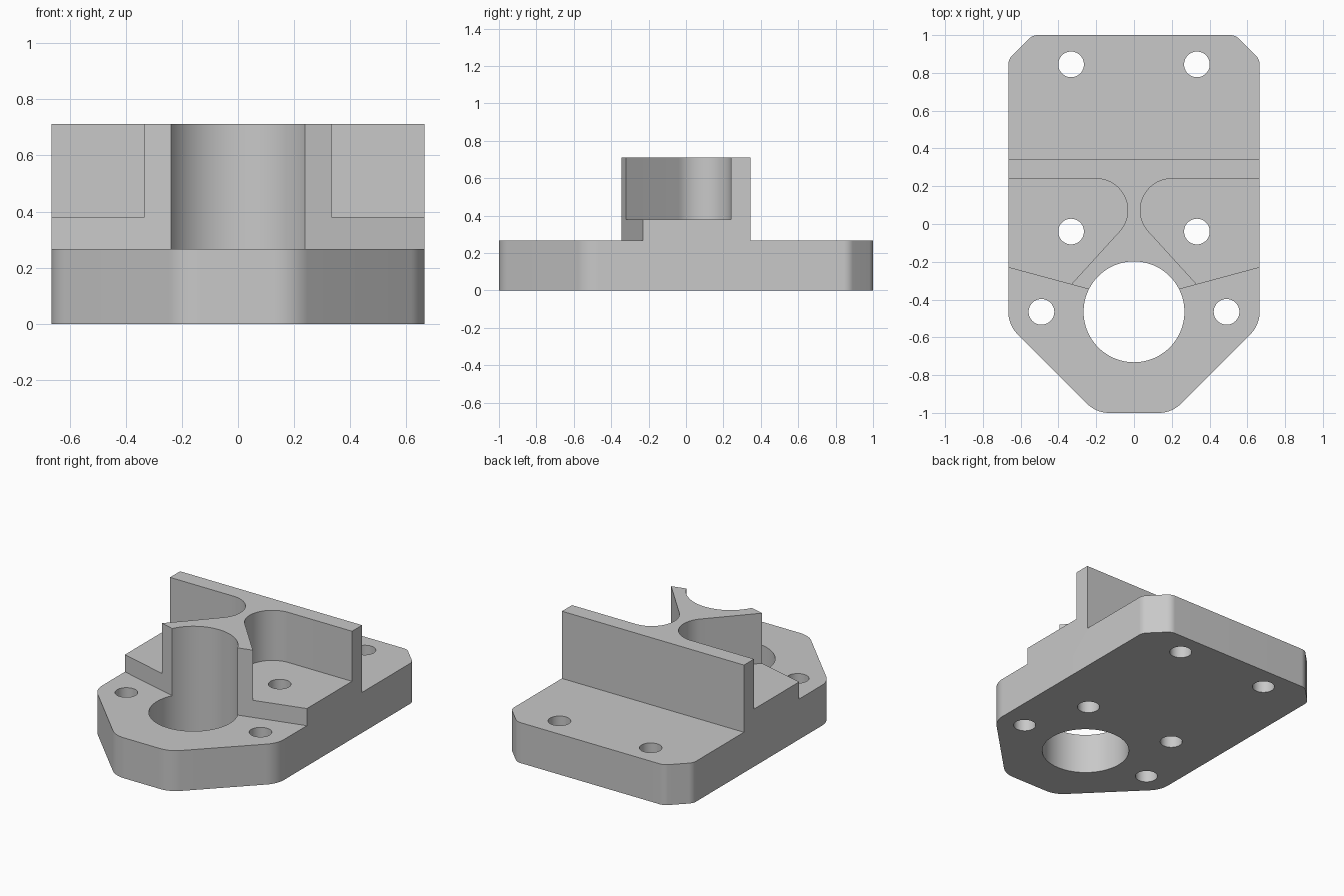
import bpy
import bmesh
import math
from mathutils import Vector

HALF_WIDTH, BASE_Z, STEP_Z, TOP_Z = 0.665, 0.267, 0.38, 0.711
BORE_Y = -0.465
GREY = (0.58, 0.58, 0.58, 1)

cube = bpy.data.objects.get("Cube")
if cube:
    bpy.data.objects.remove(cube, do_unlink=True)

grey = bpy.data.materials.new("light grey")
grey.use_nodes = True
grey.diffuse_color = GREY
grey.node_tree.nodes["Principled BSDF"].inputs["Base Color"].default_value = GREY


def rounded(corners, steps=12):
    """Round each (x, y, radius) corner of a closed outline."""
    outline = []
    for i, (x, y, r) in enumerate(corners):
        p = Vector((x, y))
        if r == 0:
            outline.append(p)
            continue
        before = (Vector(corners[i - 1][:2]) - p).normalized()
        after = (Vector(corners[(i + 1) % len(corners)][:2]) - p).normalized()
        half = before.angle(after) / 2
        centre = p + (before + after).normalized() * r / math.sin(half)
        reach = r / math.tan(half)
        start = (p + before * reach - centre).normalized()
        end = (p + after * reach - centre).normalized()
        outline += [centre + start.slerp(end, k / steps).normalized() * r
                    for k in range(steps + 1)]
    return outline


def circle(x, y, r, steps=48):
    turn = 2 * math.pi / steps
    return [Vector((x + r * math.cos(turn * k), y + r * math.sin(turn * k))) for k in range(steps)]


def prism(name, outline, low, high):
    """Extrude a flat outline upward into a solid."""
    bm = bmesh.new()
    face = bm.faces.new([bm.verts.new((p.x, p.y, low)) for p in outline])
    top = bmesh.ops.extrude_face_region(bm, geom=[face])["geom"]
    bmesh.ops.translate(bm, vec=(0, 0, high - low),
                        verts=[v for v in top if isinstance(v, bmesh.types.BMVert)])
    bmesh.ops.recalc_face_normals(bm, faces=bm.faces)
    mesh = bpy.data.meshes.new(name)
    bm.to_mesh(mesh)
    bm.free()
    mesh.materials.append(grey)
    obj = bpy.data.objects.new(name, mesh)
    bpy.context.collection.objects.link(obj)
    return obj


def mirrored(corners):
    return [(-x, y, r) for x, y, r in reversed(corners)]


# Full-height blank with chamfered, rounded corners
right_half = [(0.2, -1, 0.165), (HALF_WIDTH, -0.535, 0.165),
              (HALF_WIDTH, 0.872, 0.067), (0.537, 1, 0.067)]
body = prism("mounting_bracket", rounded(right_half + mirrored(right_half)), 0, TOP_Z)

# Space behind the wall, and in front of the V-shaped step
back = [(-1, 0.345, 0), (1, 0.345, 0), (1, 2, 0), (-1, 2, 0)]
front = [(-1, -2, 0), (1, -2, 0), (1, -0.14, 0), (0, -0.41, 0), (-1, -0.14, 0)]
cutters = [prism("back_cutter", rounded(back), BASE_Z, 1),
           prism("front_cutter", rounded(front), BASE_Z, 1)]

# Side pockets, leaving the wall and its curved neck
pocket = [(1, 0.24, 0), (-0.178, 0.24, 0.167), (0.515, -0.52, 0), (1, -0.52, 0)]
for outline in (pocket, mirrored(pocket)):
    cutters.append(prism("pocket_cutter", rounded(outline, 24), STEP_Z, 1))

# Main bore and bolt holes
cutters.append(prism("bore_cutter", circle(0, BORE_Y, 0.267, 96), -1, 1))
for x, y in ((0.333, 0.845), (0.333, -0.04), (0.49, BORE_Y)):
    for side in (-1, 1):
        cutters.append(prism("bolt_hole_cutter", circle(side * x, y, 0.068), -1, 1))

bpy.context.view_layer.objects.active = body
for cutter in cutters:
    cutter.hide_render = True
    cut = body.modifiers.new("cut", "BOOLEAN")
    cut.operation = "DIFFERENCE"
    cut.solver = "EXACT"
    cut.object = cutter
    bpy.ops.object.modifier_apply(modifier=cut.name)
    bpy.data.objects.remove(cutter, do_unlink=True)

# Smooth curved walls, keep machined edges sharp
bpy.ops.object.select_all(action="DESELECT")
body.select_set(True)
bpy.ops.object.shade_smooth_by_angle(angle=math.radians(30))
